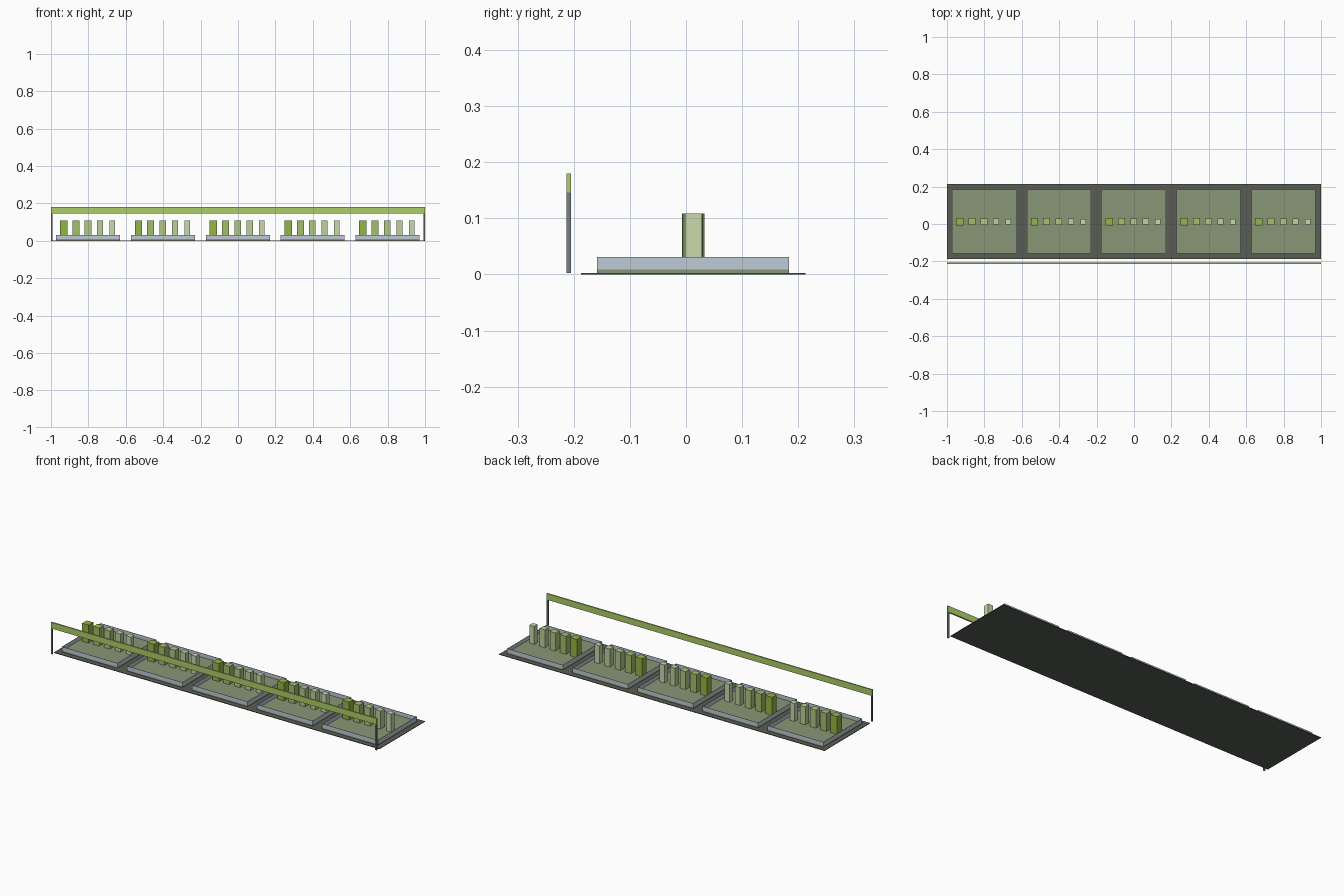
import bpy

if "Cube" in bpy.data.objects:
    bpy.data.objects.remove(bpy.data.objects["Cube"])


def material(name, rgb):
    m = bpy.data.materials.new(name)
    m.diffuse_color = (*rgb, 1)
    m.use_nodes = True
    m.node_tree.nodes["Principled BSDF"].inputs["Base Color"].default_value = m.diffuse_color
    return m


def box(name, x, y, z, mat):
    """Box from (min, max) ranges on each axis."""
    verts = [(a, b, c) for a in x for b in y for c in z]
    faces = [(0, 1, 3, 2), (4, 6, 7, 5), (0, 4, 5, 1),
             (2, 3, 7, 6), (0, 2, 6, 4), (1, 5, 7, 3)]
    mesh = bpy.data.meshes.new(name)
    mesh.from_pydata(verts, [], faces)
    mesh.materials.append(mat)
    obj = bpy.data.objects.new(name, mesh)
    bpy.context.collection.objects.link(obj)
    return obj


dark = material("dark_base", (0.10, 0.11, 0.09))
moss = material("moss_floor", (0.25, 0.31, 0.18))
glass = material("pale_wall", (0.52, 0.60, 0.67))
steel = material("post_grey", (0.20, 0.21, 0.23))
lime = material("rail_green", (0.42, 0.62, 0.14))
strong, pale = (0.30, 0.46, 0.06), (0.58, 0.70, 0.42)
greens = [material(f"green_{i}", [a + (b - a) * i / 4 for a, b in zip(strong, pale)])
          for i in range(5)]

YC = 0.0128          # centre line of the base and trays
H = 0.171            # half size of a tray
T = 0.002            # wall thickness
BASE, FLOOR, WALL, TOP = 0.003, 0.009, 0.031, 0.109

# thin ground slab
box("base_slab", (-1, 1), (YC - 0.2, YC + 0.2), (0, BASE), dark)

for t in range(5):
    cx = -0.8 + 0.4 * t - 0.001
    # tray floor
    box(f"tray_floor_{t}", (cx - H, cx + H), (YC - H, YC + H), (BASE, FLOOR), moss)
    # low thin walls around the tray
    for s, n in ((-1, "a"), (1, "b")):
        edge = sorted((s * H, s * (H - T)))
        box(f"tray_wall_x_{t}{n}", [cx + e for e in edge],
            (YC - H, YC + H), (FLOOR, WALL), glass)
        box(f"tray_wall_y_{t}{n}", (cx - H + T, cx + H - T),
            [YC + e for e in edge], (FLOOR, WALL), glass)
    # row of pillars, getting slimmer and paler
    for i in range(5):
        px, r = cx + 0.065 * (i - 2) - 0.001, 0.020 - 0.00125 * i
        box(f"pillar_{t}_{i}", (px - r, px + r), (YC - r, YC + r), (FLOOR, TOP), greens[i])

# front rail on two end posts
RAIL_Y = (-0.2128, -0.2048)
box("front_rail", (-1, 1), RAIL_Y, (0.146, 0.180), lime)
for s, n in ((-1, "left"), (1, "right")):
    box(f"rail_post_{n}", sorted((s, s * 0.992)), RAIL_Y, (BASE, 0.146), steel)
